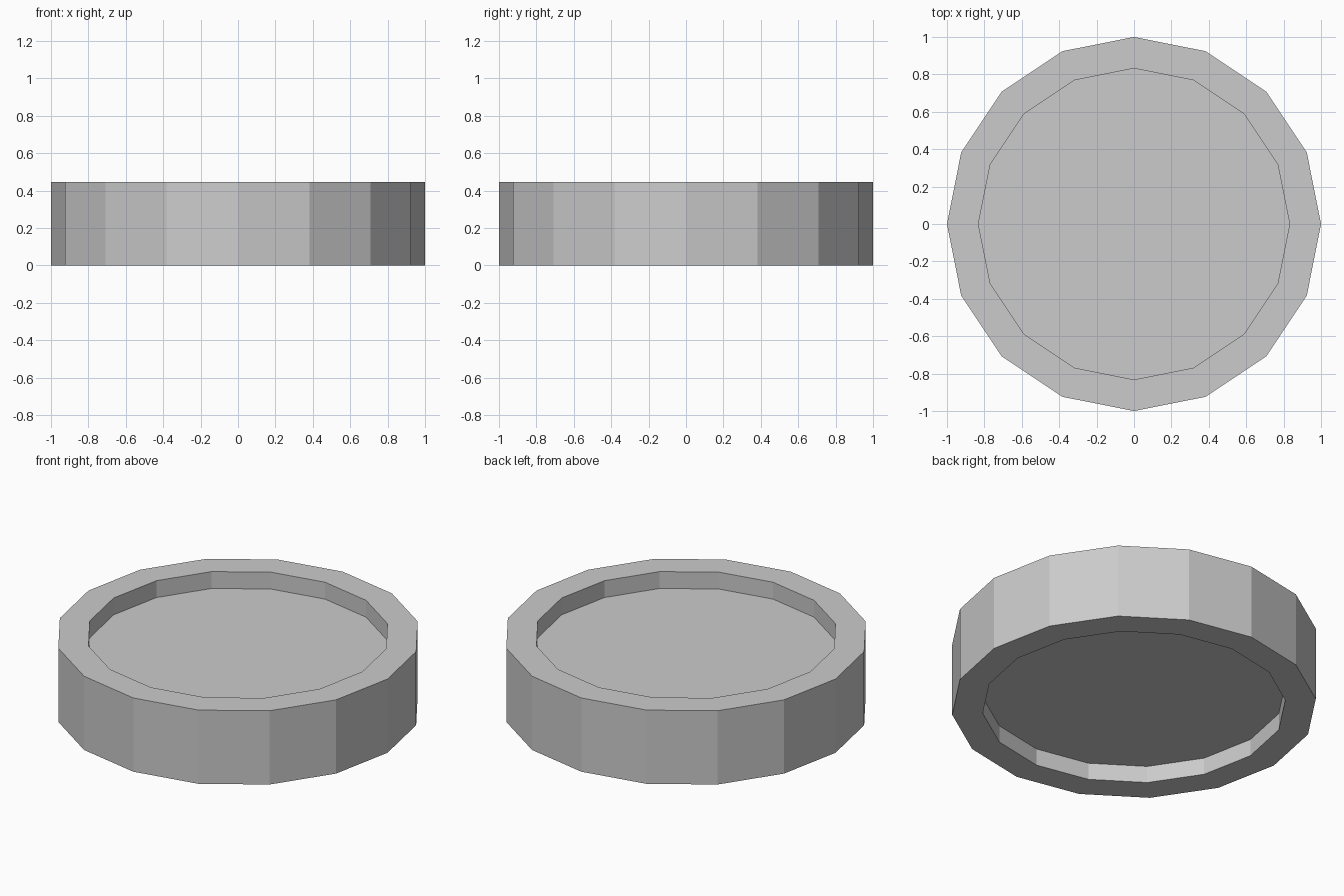
import bpy, bmesh
from math import cos, sin, pi

if "Cube" in bpy.data.objects:
    bpy.data.objects.remove(bpy.data.objects["Cube"])

SIDES = 16
R_OUT, R_IN = 1.0, 0.832
HEIGHT, RECESS = 0.446, 0.102

# Cross-section from the lower floor, round the rim, to the upper floor
profile = [(R_IN, RECESS), (R_IN, 0), (R_OUT, 0),
           (R_OUT, HEIGHT), (R_IN, HEIGHT), (R_IN, HEIGHT - RECESS)]

bm = bmesh.new()
rings = [[bm.verts.new((r * cos(2 * pi * i / SIDES), r * sin(2 * pi * i / SIDES), z))
          for i in range(SIDES)] for r, z in profile]

# Rim and recess walls
for a, b in zip(rings, rings[1:]):
    for i in range(SIDES):
        j = (i + 1) % SIDES
        bm.faces.new((a[i], a[j], b[j], b[i]))

# Recessed floors, top and bottom
bm.faces.new(rings[0][::-1])
bm.faces.new(rings[-1])
bmesh.ops.recalc_face_normals(bm, faces=bm.faces)

mesh = bpy.data.meshes.new("recessed_disc")
bm.to_mesh(mesh)
bm.free()
disc = bpy.data.objects.new("recessed_disc", mesh)
bpy.context.collection.objects.link(disc)
